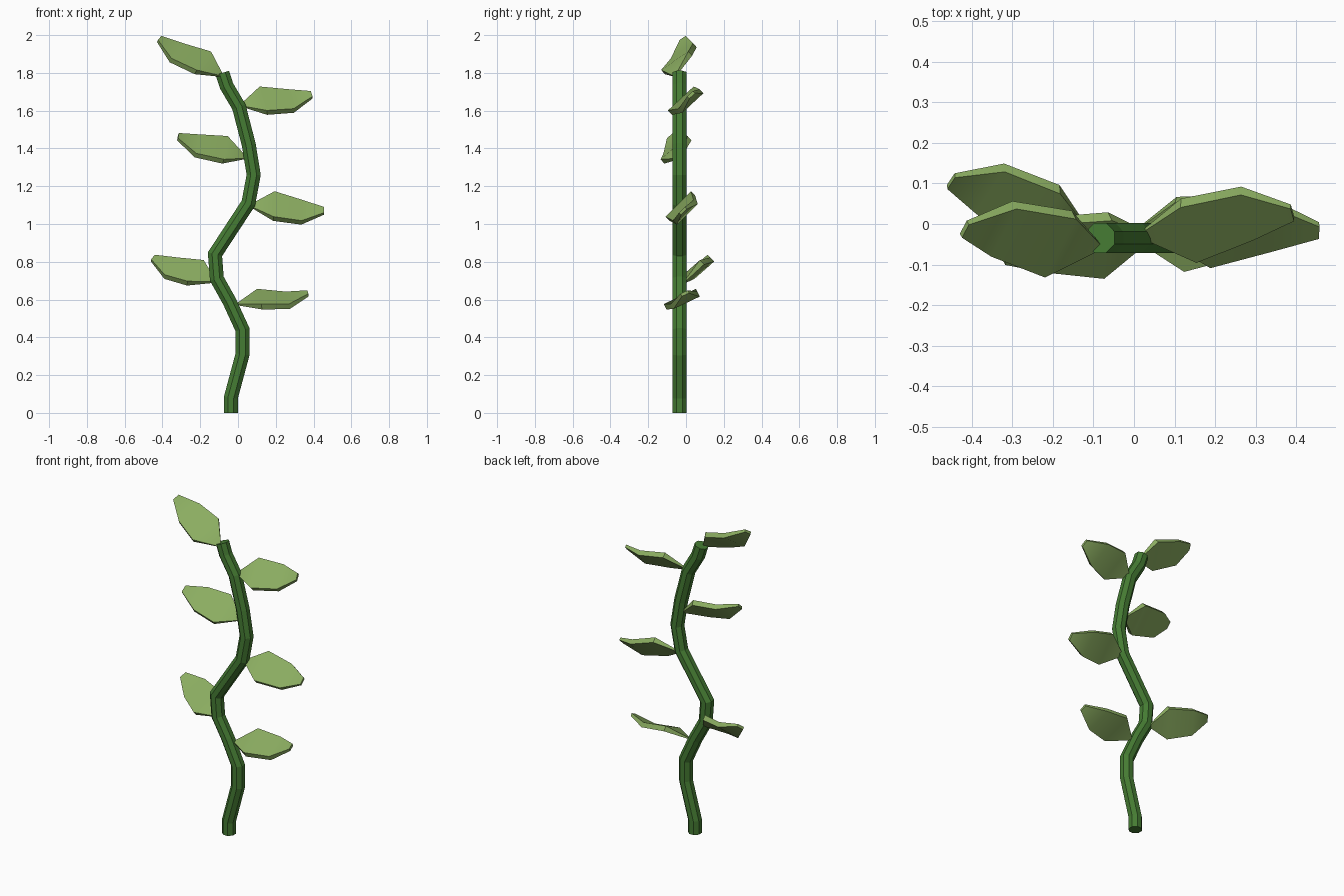
import bpy, bmesh, math
from mathutils import Vector

if "Cube" in bpy.data.objects:
    bpy.data.objects.remove(bpy.data.objects["Cube"], do_unlink=True)


def material(name, rgb):
    m = bpy.data.materials.new(name)
    m.use_nodes = True
    m.diffuse_color = (*rgb, 1)
    m.node_tree.nodes["Principled BSDF"].inputs["Base Color"].default_value = (*rgb, 1)
    return m


stem_green = material("stem green", (0.06, 0.2, 0.033))
leaf_green = material("leaf green", (0.26, 0.42, 0.12))


def loft(name, rings, mat, smooth):
    """Skin a list of equal rings of points and cap both ends."""
    bm = bmesh.new()
    loops = [[bm.verts.new(p) for p in ring] for ring in rings]
    n = len(loops[0])
    for a, b in zip(loops, loops[1:]):
        for i in range(n):
            j = (i + 1) % n
            bm.faces.new((a[i], a[j], b[j], b[i]))
    bm.faces.new(loops[0][::-1])
    bm.faces.new(loops[-1])
    bmesh.ops.recalc_face_normals(bm, faces=bm.faces)
    me = bpy.data.meshes.new(name)
    bm.to_mesh(me)
    bm.free()
    me.materials.append(mat)
    ob = bpy.data.objects.new(name, me)
    bpy.context.collection.objects.link(ob)
    if smooth:
        bpy.ops.object.select_all(action='DESELECT')
        ob.select_set(True)
        bpy.context.view_layer.objects.active = ob
        bpy.ops.object.shade_smooth_by_angle(angle=math.radians(30))
    return ob


# Winding eight-sided stem, swept with mitred bends in the xz plane
path = [Vector((x, -0.034, z)) for x, z in (
    (-0.038, 0), (-0.038, 0.08), (0.024, 0.31), (0.024, 0.44), (-0.045, 0.59),
    (-0.112, 0.71), (-0.122, 0.84), (0.055, 1.11), (0.083, 1.26),
    (0.057, 1.42), (0.005, 1.62), (-0.06, 1.73), (-0.083, 1.8))]
R = 0.04
rings = []
for k, p in enumerate(path):
    d_in = (p - path[max(k - 1, 0)]).normalized()
    d_out = (path[min(k + 1, len(path) - 1)] - p).normalized()
    t = (d_in + d_out).normalized()
    miter = 1 / max(t.dot(d_out), t.dot(d_in), 0.8)
    side = Vector((t.z, 0, -t.x)) * miter
    ring = []
    for i in range(8):
        a = math.pi * (i + 0.5) / 4
        ring.append(p + R * (side * math.cos(a) + Vector((0, 1, 0)) * math.sin(a)))
    rings.append(ring)
loft("stem", rings, stem_green, False)

# Leaf stations: distance along, width, lift, thickness
STATIONS = ((0, 0.02, 0, 0.008), (0.31, 0.19, 0.02, 0.032),
            (0.7, 0.155, -0.014, 0.03), (1, 0.042, 0, 0.016))


def leaf(name, base, tip, across):
    base, tip = Vector(base), Vector(tip)
    axis = tip - base
    a = axis.normalized()
    w = Vector(across)
    w = (w - a * w.dot(a)).normalized()
    n = a.cross(w)
    if n.z < 0:
        n.negate()
    rings = []
    for u, width, lift, thick in STATIONS:
        c = base + axis * u + n * lift
        h, down = w * width / 2, n * thick
        rings.append([c + h, c - h, c - h - down, c + h - down])
    loft(name, rings, leaf_green, True)


# Leaves alternate up the stem: base, tip, direction towards the upper edge
leaf("leaf_1_left", (0.0, -0.03, 0.58), (0.37, -0.01, 0.64), (-0.025, 0.17, 0.08))
leaf("leaf_2_right", (-0.125, -0.01, 0.7), (-0.45, 0.1, 0.825), (0.075, 0.13, 0.115))
leaf("leaf_3_left", (0.07, -0.03, 1.1), (0.456, -0.022, 1.075), (0.01, 0.135, 0.135))
leaf("leaf_4_right", (0.04, -0.035, 1.355), (-0.315, -0.085, 1.468), (0.03, 0.145, 0.12))
leaf("leaf_5_left", (0.02, -0.03, 1.632), (0.39, 0.022, 1.69), (-0.036, 0.14, 0.13))
leaf("leaf_6_right", (-0.085, -0.06, 1.79), (-0.415, -0.018, 1.985), (0.085, 0.145, 0.095))
